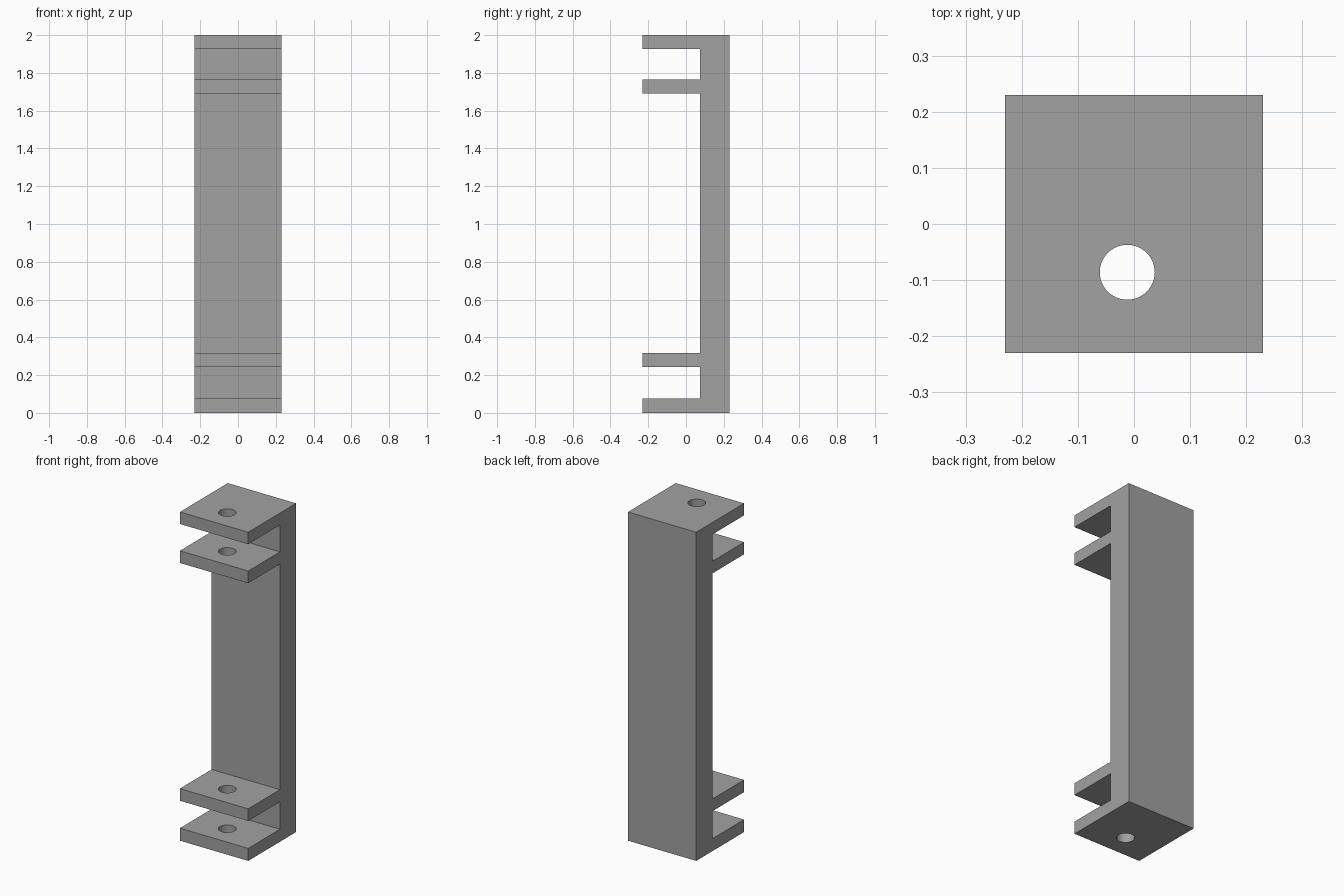
import bpy
import bmesh
from mathutils import Matrix, Vector

cube = bpy.data.objects.get("Cube")
if cube:
    bpy.data.objects.remove(cube, do_unlink=True)

HALF = 0.23      # half width and depth
WALL = 0.075     # front face of the back wall
HEIGHT = 2.0
TABS = [(0, 0.076), (0.243, 0.317), (1.69, 1.764), (1.927, HEIGHT)]

grey = bpy.data.materials.new("plain grey")
grey.use_nodes = True
colour = (0.36, 0.36, 0.36, 1)
grey.diffuse_color = colour
grey.node_tree.nodes["Principled BSDF"].inputs["Base Color"].default_value = colour


def add_object(name, bm):
    bmesh.ops.recalc_face_normals(bm, faces=bm.faces[:])
    mesh = bpy.data.meshes.new(name)
    bm.to_mesh(mesh)
    bm.free()
    mesh.materials.append(grey)
    obj = bpy.data.objects.new(name, mesh)
    bpy.context.collection.objects.link(obj)
    return obj


# Bracket: comb-shaped side profile extruded across the width
profile = [(HALF, HEIGHT), (HALF, 0)]
for low, high in TABS:
    corners = [(WALL, low), (-HALF, low), (-HALF, high), (WALL, high)]
    if low == 0:
        corners = corners[1:]
    if high == HEIGHT:
        corners = corners[:-1]
    profile += corners
bm = bmesh.new()
face = bm.faces.new([bm.verts.new((-HALF, y, z)) for y, z in profile])
extruded = bmesh.ops.extrude_face_region(bm, geom=[face])["geom"]
bmesh.ops.translate(bm, vec=Vector((2 * HALF, 0, 0)),
                    verts=[v for v in extruded if isinstance(v, bmesh.types.BMVert)])
bracket = add_object("bracket", bm)

# Rod hole: one cutter through all four tabs
bm = bmesh.new()
bmesh.ops.create_cone(bm, cap_ends=True, segments=48, radius1=0.049, radius2=0.049,
                      depth=HEIGHT + 0.4,
                      matrix=Matrix.Translation((-0.012, -0.086, HEIGHT / 2)))
cutter = add_object("hole_cutter", bm)
cutter.hide_render = True

cut = bracket.modifiers.new("rod holes", 'BOOLEAN')
cut.operation = 'DIFFERENCE'
cut.solver = 'EXACT'
cut.object = cutter
bpy.ops.object.select_all(action='DESELECT')
bpy.context.view_layer.objects.active = bracket
bracket.select_set(True)
bpy.ops.object.modifier_apply(modifier=cut.name)
bpy.data.objects.remove(cutter, do_unlink=True)

bpy.ops.object.shade_smooth_by_angle()
